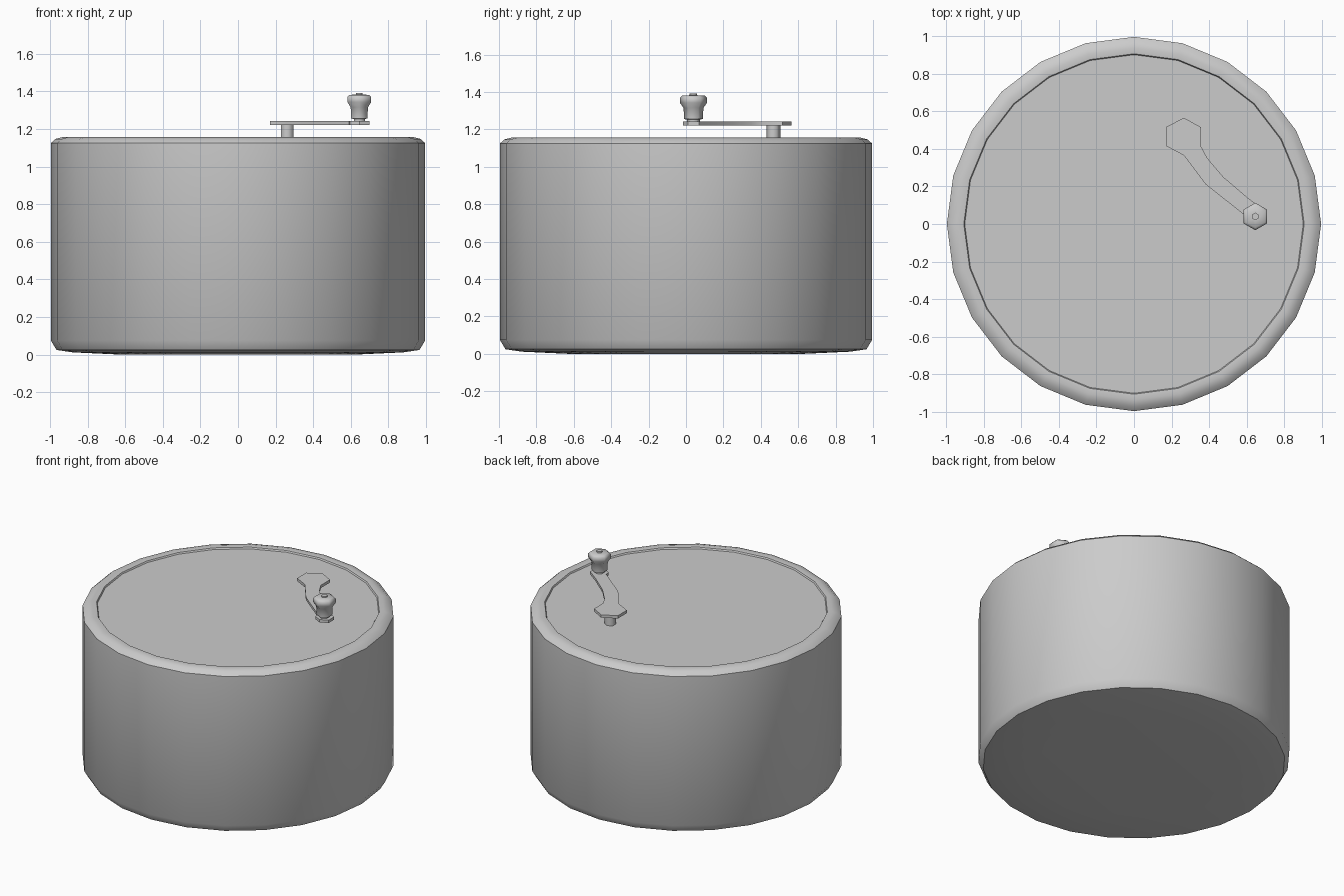
import bpy, bmesh, math

if "Cube" in bpy.data.objects:
    bpy.data.objects.remove(bpy.data.objects["Cube"])


def finish(name, bm, angle):
    bmesh.ops.recalc_face_normals(bm, faces=bm.faces)
    me = bpy.data.meshes.new(name)
    bm.to_mesh(me)
    bm.free()
    ob = bpy.data.objects.new(name, me)
    bpy.context.collection.objects.link(ob)
    bpy.ops.object.select_all(action='DESELECT')
    ob.select_set(True)
    bpy.context.view_layer.objects.active = ob
    bpy.ops.object.shade_smooth_by_angle(angle=math.radians(angle))
    return ob


def lathe(name, profile, sides, cx=0, cy=0, angle=40):
    # Rings of (radius, z), capped at both ends; a corner points along +y
    bm = bmesh.new()
    rings = []
    for r, z in profile:
        rings.append([bm.verts.new((cx + r * math.sin(2 * math.pi * i / sides),
                                    cy + r * math.cos(2 * math.pi * i / sides), z))
                      for i in range(sides)])
    for a, b in zip(rings, rings[1:]):
        for i in range(sides):
            j = (i + 1) % sides
            bm.faces.new((a[i], a[j], b[j], b[i]))
    bm.faces.new(rings[0])
    bm.faces.new(rings[-1])
    return finish(name, bm, angle)


# Drum body with rounded rim and slightly sunken lid
lathe("drum_body", [
    (0.62, 0.0), (0.88, 0.012), (0.965, 0.025), (0.995, 0.075),
    (0.995, 1.125), (0.97, 1.147), (0.935, 1.156), (0.905, 1.153), (0.9, 1.143),
], 24)

# Crank pivot post
lathe("crank_post", [(0.037, 1.13), (0.037, 1.226)], 6, 0.262, 0.467, 65)

# Crank arm: hexagonal head tapering into a bent bar
outline = [(0.265, 0.565), (0.17, 0.515), (0.17, 0.415), (0.265, 0.365),
           (0.38, 0.212), (0.59, 0.045), (0.595, 0.01), (0.645, -0.015),
           (0.698, 0.01), (0.698, 0.07), (0.61, 0.135), (0.475, 0.25),
           (0.39, 0.35), (0.355, 0.415), (0.355, 0.515)]
bm = bmesh.new()
face = bm.faces.new([bm.verts.new((x, y, 1.222)) for x, y in outline])
ext = bmesh.ops.extrude_face_region(bm, geom=[face], use_keep_orig=True)
bmesh.ops.translate(bm, vec=(0, 0, 0.02),
                    verts=[v for v in ext["geom"] if isinstance(v, bmesh.types.BMVert)])
finish("crank_arm", bm, 30)

# Turned knob with a small pin on top
lathe("crank_knob", [
    (0.034, 1.235), (0.034, 1.252), (0.05, 1.256), (0.053, 1.315),
    (0.073, 1.343), (0.073, 1.37), (0.06, 1.381), (0.02, 1.383), (0.02, 1.392),
], 6, 0.645, 0.04, 65)
